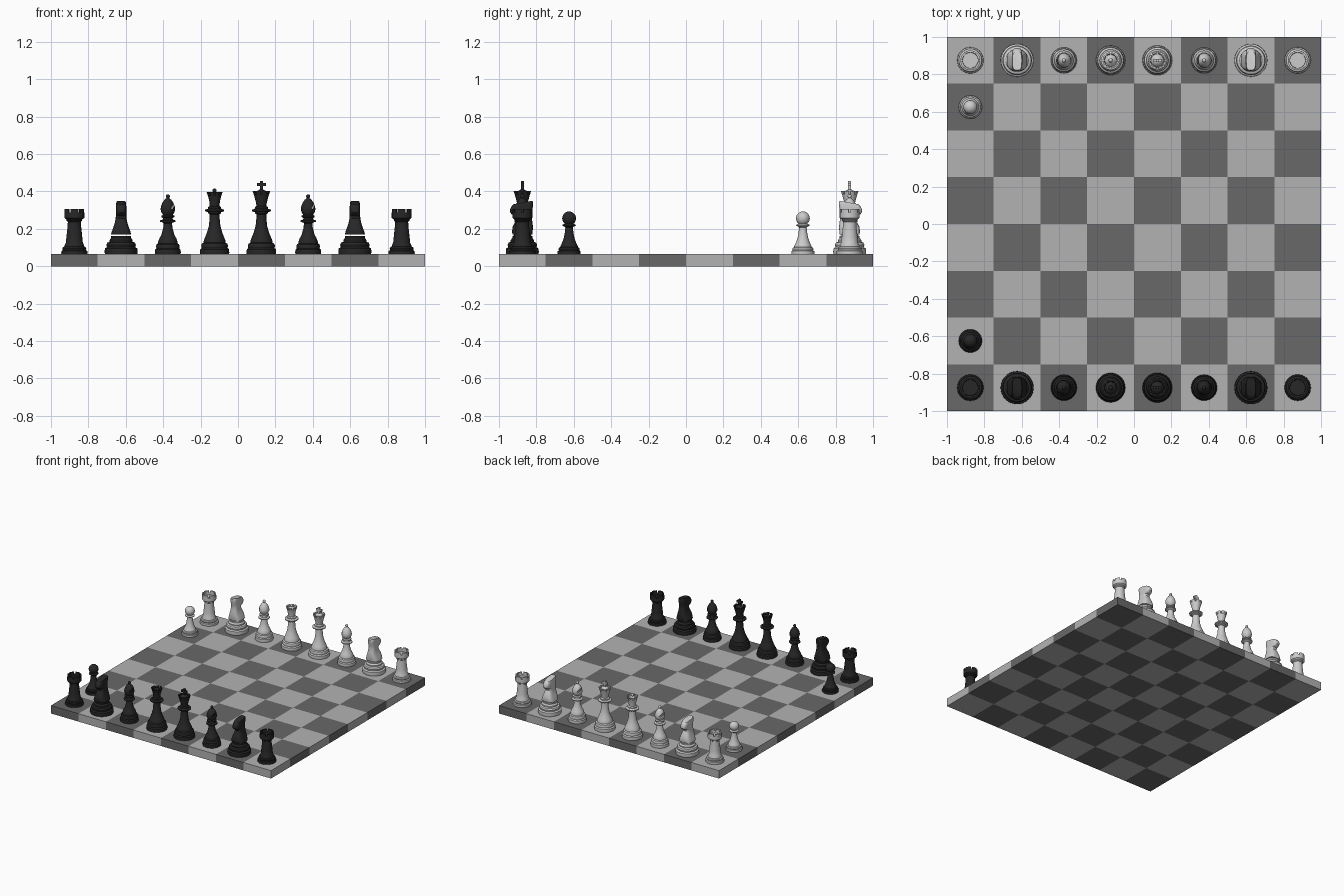
import bpy, bmesh, math
from mathutils import Vector, Matrix

if "Cube" in bpy.data.objects:
    bpy.data.objects.remove(bpy.data.objects["Cube"])

N = 40          # segments round each turned piece
T = 0.065       # board thickness


def material(name, v):
    m = bpy.data.materials.new(name)
    m.diffuse_color = (v, v, v, 1)
    m.use_nodes = True
    m.node_tree.nodes["Principled BSDF"].inputs["Base Color"].default_value = m.diffuse_color
    return m


light_sq, dark_sq = material("light_square", 0.45), material("dark_square", 0.14)
white, black = material("white_piece", 0.65), material("black_piece", 0.02)


def loft(bm, rings):
    """Skin a stack of closed rings and cap both ends."""
    vs = [[bm.verts.new(p) for p in ring] for ring in rings]
    n = len(vs[0])
    for a, b in zip(vs, vs[1:]):
        for i in range(n):
            j = (i + 1) % n
            bm.faces.new((a[i], a[j], b[j], b[i]))
    bm.faces.new(vs[0][::-1])
    bm.faces.new(vs[-1])


def lathe(bm, profile):
    ang = [2 * math.pi * i / N for i in range(N)]
    loft(bm, [[(r * math.cos(a), r * math.sin(a), z) for a in ang] for r, z in profile])


def ball(zc, r, start=-60, steps=9):
    """Profile points of a sphere from latitude start up to the pole."""
    out = []
    for i in range(steps + 1):
        a = math.radians(start + (88 - start) * i / steps)
        out.append((r * math.cos(a), zc + r * math.sin(a)))
    return out


def foot(r, top):
    """Stepped base shared by all pieces."""
    steps = [(1, 0), (1.02, .1), (1, .28), (.9, .36), (.93, .5), (.88, .62),
             (.76, .68), (.76, .78), (.66, 1)]
    return [(r * k, T + (top - T) * h) for k, h in steps]


def teeth(bm, count, low, high, fill):
    """Crown blocks; low and high are (inner radius, outer radius, z)."""
    for k in range(count):
        a0 = 2 * math.pi * (k + .5) / count
        span = 2 * math.pi / count * fill
        rings = []
        for ri, ro, z in (low, high):
            angs = [a0 - span / 2 + span * i / 4 for i in range(5)]
            rings.append([(ro * math.cos(a), ro * math.sin(a), z) for a in angs] +
                         [(ri * math.cos(a), ri * math.sin(a), z) for a in angs[::-1]])
        loft(bm, rings)


def box(bm, size, loc, rot=None):
    m = Matrix.Translation(loc) @ (rot or Matrix()) @ Matrix.Diagonal((*size, 1))
    bmesh.ops.create_cube(bm, size=1, matrix=m)


def to_mesh(bm, name, smooth=True):
    bmesh.ops.recalc_face_normals(bm, faces=bm.faces[:])
    me = bpy.data.meshes.new(name)
    bm.to_mesh(me)
    bm.free()
    if smooth:
        me.polygons.foreach_set("use_smooth", [True] * len(me.polygons))
        me.set_sharp_from_angle(angle=math.radians(35))
    return me


def add(name, me, loc=(0, 0, 0), rot=0):
    ob = bpy.data.objects.new(name, me)
    ob.location, ob.rotation_euler.z = loc, rot
    bpy.context.collection.objects.link(ob)
    return ob


# board
bm = bmesh.new()
bmesh.ops.create_grid(bm, x_segments=8, y_segments=8, size=1)
new = bmesh.ops.extrude_face_region(bm, geom=bm.faces[:], use_keep_orig=True)["geom"]
bmesh.ops.translate(bm, vec=(0, 0, T), verts=[v for v in new if isinstance(v, bmesh.types.BMVert)])
for f in bm.faces:
    c = f.calc_center_median() * .999
    f.material_index = (int((c.x + 1) * 4) + int((c.y + 1) * 4) + 1) % 2
board_mesh = to_mesh(bm, "board", False)
board_mesh.materials.append(light_sq)
board_mesh.materials.append(dark_sq)
add("board", board_mesh)


def pawn():
    bm = bmesh.new()
    lathe(bm, foot(.061, .12) + [(.03, .145), (.023, .18), (.02, .208), (.024, .212),
          (.035, .216), (.036, .221), (.022, .228)] + ball(.256, .037, -50))
    return to_mesh(bm, "pawn")


def rook():
    bm = bmesh.new()
    lathe(bm, foot(.069, .125) + [(.042, .16), (.036, .215), (.035, .238), (.042, .244),
          (.042, .25), (.053, .258), (.053, .288), (.042, .288), (.041, .276), (.002, .276)])
    teeth(bm, 6, (.042, .053, .287), (.042, .053, .305), .8)
    return to_mesh(bm, "rook")


def bishop():
    bm = bmesh.new()
    lathe(bm, foot(.068, .15) + [(.034, .17), (.025, .205), (.022, .23), (.027, .234),
          (.042, .238), (.042, .245), (.027, .25), (.025, .258), (.035, .263), (.035, .27),
          (.026, .275), (.034, .287), (.039, .303), (.037, .32), (.029, .34), (.018, .356),
          (.008, .364)] + ball(.374, .011, -45, 6))
    ob = add("bishop_blank", to_mesh(bm, "bishop_blank"))
    # slanted slit cut from the mitre
    cb = bmesh.new()
    box(cb, (.06, .12, .009), (-.036, 0, .333), Matrix.Rotation(math.radians(60), 4, 'Y'))
    cutter = add("slit_cutter", to_mesh(cb, "slit_cutter", False))
    cutter.hide_render = True
    mod = ob.modifiers.new("slit", 'BOOLEAN')
    mod.operation, mod.object, mod.solver = 'DIFFERENCE', cutter, 'EXACT'
    dg = bpy.context.evaluated_depsgraph_get()
    me = bpy.data.meshes.new_from_object(ob.evaluated_get(dg))
    bpy.data.objects.remove(ob)
    bpy.data.objects.remove(cutter)
    me.set_sharp_from_angle(angle=math.radians(35))
    return me


def royal_stem(r):
    """Foot, stem and collars common to king and queen."""
    return foot(r, .155) + [(.041, .18), (.031, .215), (.027, .255), (.026, .278), (.035, .283),
                            (.035, .289), (.05, .294), (.051, .302), (.035, .308),
                            (.035, .316), (.026, .322)]


def queen():
    bm = bmesh.new()
    lathe(bm, royal_stem(.077) + [(.028, .345), (.036, .378), (.03, .38), (.022, .39),
                                  (.008, .398)] + ball(.405, .011, -40, 6))
    teeth(bm, 8, (.029, .036, .376), (.035, .043, .397), .72)
    return to_mesh(bm, "queen")


def king():
    bm = bmesh.new()
    lathe(bm, royal_stem(.078) + [(.03, .345), (.041, .385), (.034, .387), (.024, .402),
                                  (.01, .41), (.002, .411)])
    teeth(bm, 8, (.033, .041, .383), (.038, .047, .402), .75)
    # cross finial
    box(bm, (.016, .016, .052), (0, 0, .430))
    box(bm, (.048, .0155, .016), (0, 0, .436))
    return to_mesh(bm, "king")


def knight():
    bm = bmesh.new()
    lathe(bm, [(.086, T), (.088, .075), (.087, .095), (.076, .102), (.079, .115), (.074, .126),
               (.062, .131), (.062, .14), (.053, .152), (.054, .163), (.002, .163)])
    # horse body: z at back, z at front, back y, front y, half width
    sections = [(.169, .169, -.053, .053, .054), (.185, .185, -.055, .055, .05),
                (.21, .21, -.057, .052, .041), (.235, .235, -.054, .04, .033),
                (.26, .255, -.05, .03, .029), (.278, .27, -.049, .034, .028),
                (.29, .276, -.051, .055, .028), (.305, .287, -.054, .065, .028),
                (.325, .305, -.058, .066, .028), (.343, .322, -.058, .056, .027),
                (.35, .332, -.052, .046, .025)]
    rings = []
    for zb, zf, yb, yf, w in sections:
        ring = []
        for i in range(32):
            a = 2 * math.pi * i / 32
            c, s = [math.copysign(abs(q) ** .6, q) for q in (math.cos(a), math.sin(a))]
            t = (s + 1) / 2
            ring.append((w * c, yb + (yf - yb) * t, zb + (zf - zb) * t))
        rings.append(ring)
    loft(bm, rings)
    return to_mesh(bm, "knight")


# set up both sides; black is white turned half round
makers = dict(rook=rook, knight=knight, bishop=bishop, queen=queen, king=king, pawn=pawn)
rank = ["rook", "knight", "bishop", "queen", "king", "bishop", "knight", "rook"]
layout = [(n, -.875 + .25 * i, .875) for i, n in enumerate(rank)] + [("pawn", -.875, .625)]
base_meshes = {n: f() for n, f in makers.items()}
for side, mat, sign, rot in (("white", white, 1, 0), ("black", black, -1, math.pi)):
    meshes = {n: m.copy() for n, m in base_meshes.items()}
    for m in meshes.values():
        m.materials.clear()
        m.materials.append(mat)
    for n, x, y in layout:
        add(f"{side}_{n}", meshes[n], (x, sign * y, 0), rot)
